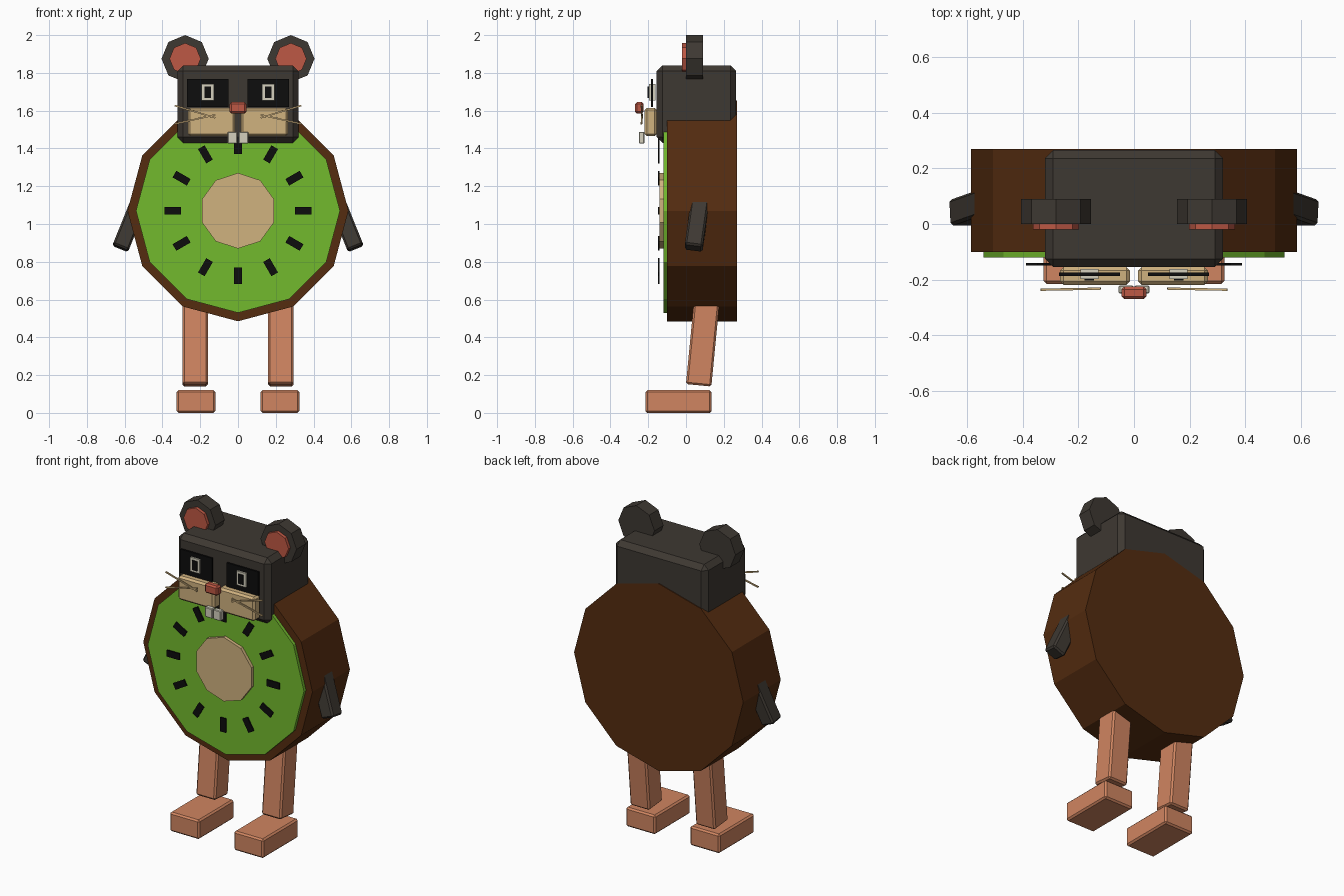
import bpy, bmesh
from math import sin, cos, pi, radians
from mathutils import Matrix, Vector, Euler

cube = bpy.data.objects.get("Cube")
if cube:
    bpy.data.objects.remove(cube, do_unlink=True)


def material(name, rgb):
    m = bpy.data.materials.new(name)
    m.use_nodes = True
    m.diffuse_color = (*rgb, 1)
    m.node_tree.nodes["Principled BSDF"].inputs["Base Color"].default_value = (*rgb, 1)
    return m


green = material("flesh green", (.17, .49, .027))
brown = material("rind brown", (.089, .025, .005))
charcoal = material("charcoal fur", (.048, .04, .032))
orange = material("leg orange", (.63, .235, .119))
red = material("nose red", (.515, .098, .058))
tan = material("tan", (.63, .445, .212))
black = material("black", (.004, .004, .004))
cream = material("cream", (.66, .63, .515))


def finish(name, bm, mat):
    bmesh.ops.recalc_face_normals(bm, faces=bm.faces)
    mesh = bpy.data.meshes.new(name)
    bm.to_mesh(mesh)
    bm.free()
    mesh.materials.append(mat)
    ob = bpy.data.objects.new(name, mesh)
    bpy.context.collection.objects.link(ob)
    return ob


def box(name, centre, size, mat, bevel=0.0, rot=(0, 0, 0)):
    bm = bmesh.new()
    bmesh.ops.create_cube(bm, size=1)
    bmesh.ops.scale(bm, vec=size, verts=bm.verts)
    if bevel:
        bmesh.ops.bevel(bm, geom=bm.edges[:], offset=bevel, segments=1, affect='EDGES')
    turn = Matrix.Translation(centre) @ Euler(rot).to_matrix().to_4x4()
    bmesh.ops.transform(bm, matrix=turn, verts=bm.verts)
    return finish(name, bm, mat)


def disc(name, x, z, radius, sides, front, back, mat):
    """Prism along y with a corner pointing straight up."""
    bm = bmesh.new()
    ring = [bm.verts.new((x + radius * sin(2 * pi * i / sides), front,
                          z + radius * cos(2 * pi * i / sides))) for i in range(sides)]
    cap = bm.faces.new(ring)
    out = bmesh.ops.extrude_face_region(bm, geom=[cap], use_keep_orig=True)
    moved = [v for v in out["geom"] if isinstance(v, bmesh.types.BMVert)]
    bmesh.ops.translate(bm, verts=moved, vec=(0, back - front, 0))
    return finish(name, bm, mat)


def rod(name, start, end, width, mat):
    a, b = Vector(start), Vector(end)
    d = b - a
    return box(name, (a + b) / 2, (width, width, d.length), mat,
               rot=d.to_track_quat('Z', 'Y').to_euler())


# Fruit slice body
MID = 1.07
disc("body_rind", 0, MID, .585, 12, -.10, .27, brown)
disc("body_flesh", 0, MID, .54, 12, -.12, -.10, green)
disc("body_core", 0, MID, .2, 10, -.14, -.12, tan)
for i in range(12):
    a = i * pi / 6
    box(f"seed_{i + 1}", (.345 * sin(a), -.145, MID + .345 * cos(a)),
        (.04, .009, .087), black, rot=(0, a, 0))

# Head and nose
box("head", (0, .055, 1.635), (.64, .42, .41), charcoal, .03)
box("nose", (0, -.247, 1.615), (.09, .045, .06), red, .01)

# Paired parts
for side, s in (("left", 1), ("right", -1)):
    disc(side + "_ear", s * .28, 1.875, .125, 8, 0, .09, charcoal)
    disc(side + "_inner_ear", s * .28, 1.875, .083, 8, -.02, 0, red)

    box(side + "_eye_patch", (s * .16, -.18, 1.693), (.22, .012, .148), black)
    box(side + "_eye", (s * .16, -.179, 1.698), (.065, .036, .088), cream)
    box(side + "_pupil", (s * .16, -.199, 1.698), (.034, .008, .06), black)

    box(side + "_cheek", (s * .14, -.187, 1.54), (.25, .064, .15), tan, .012)
    box(side + "_tooth", (s * .029, -.235, 1.457), (.052, .03, .062), cream, .004)
    for level, outer, inner in (("upper", 1.627, 1.562), ("lower", 1.53, 1.578)):
        rod(f"{side}_{level}_whisker", (s * .335, -.236, outer),
            (s * .12, -.232, inner), .008, tan)

    box(side + "_arm", (s * .567, .06, 1.01), (.09, .095, .3), charcoal, .01,
        rot=(radians(-7.5), radians(-22 * s), 0))
    box(side + "_leg", (s * .227, .091, .395), (.135, .135, .5), orange, .01,
        rot=(radians(-5.5), 0, 0))
    box(side + "_foot", (s * .222, -.04, .06), (.205, .35, .12), orange, .01)
